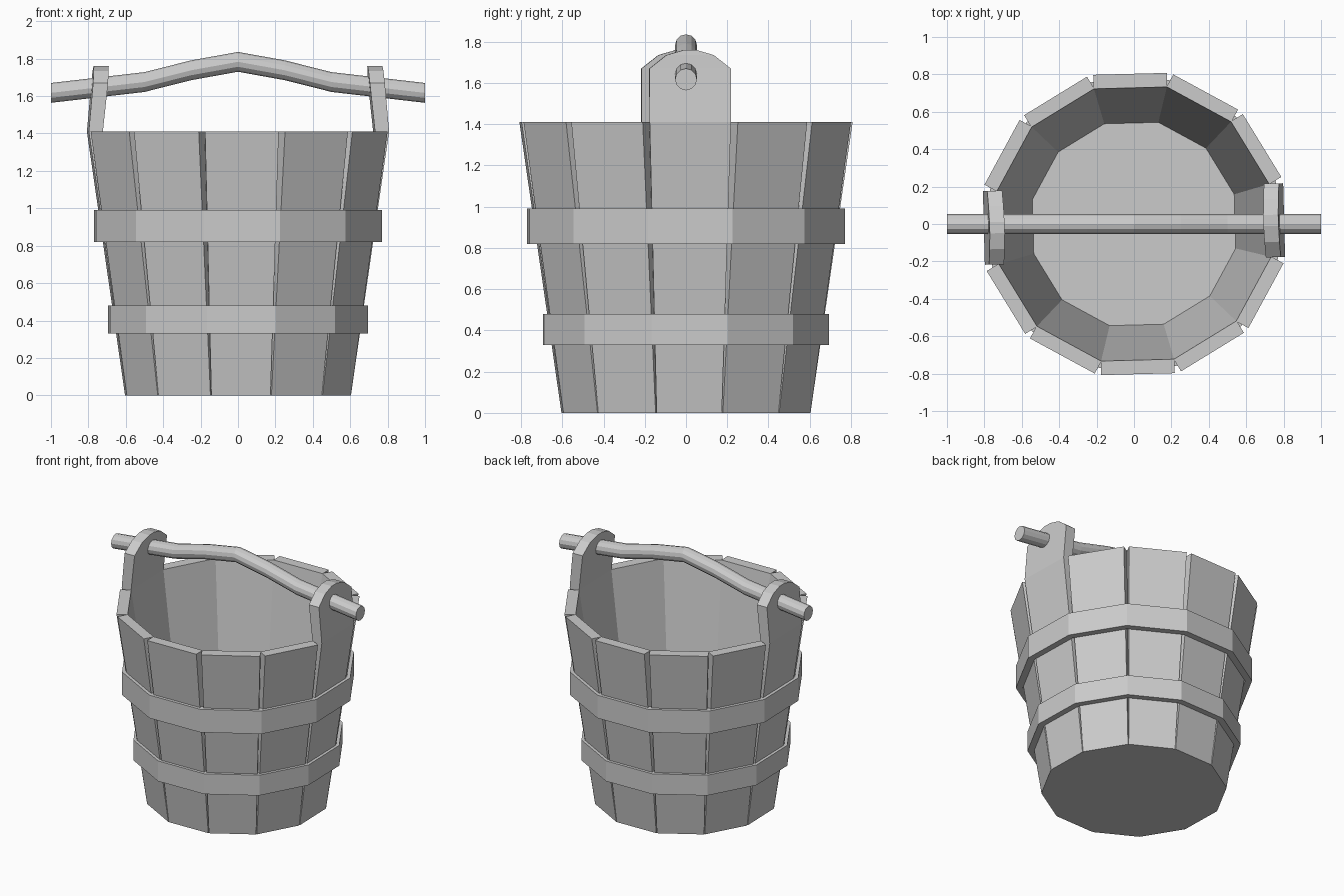
import bpy, bmesh
from math import cos, sin, pi, radians

cube = bpy.data.objects.get("Cube")
if cube:
    bpy.data.objects.remove(cube)

grey = bpy.data.materials.new("plain_grey")
grey.use_nodes = True
colour = (0.6, 0.6, 0.6, 1)
grey.diffuse_color = colour
grey.node_tree.nodes["Principled BSDF"].inputs["Base Color"].default_value = colour

SIDES = 12
TWIST = radians(1.5)
APOTHEM = cos(pi / SIDES)


def loft(name, rings, closed=False):
    """Skin a list of equal point rings; cap the ends unless closed."""
    bm = bmesh.new()
    rows = [[bm.verts.new(p) for p in ring] for ring in rings]
    n = len(rows[0])
    pairs = list(zip(rows, rows[1:]))
    if closed:
        pairs.append((rows[-1], rows[0]))
    else:
        bm.faces.new(rows[0][::-1])
        bm.faces.new(rows[-1])
    for a, b in pairs:
        for i in range(n):
            j = (i + 1) % n
            bm.faces.new((a[i], a[j], b[j], b[i]))
    bmesh.ops.recalc_face_normals(bm, faces=bm.faces)
    mesh = bpy.data.meshes.new(name)
    bm.to_mesh(mesh)
    bm.free()
    mesh.materials.append(grey)
    obj = bpy.data.objects.new(name, mesh)
    bpy.context.collection.objects.link(obj)
    return obj


def polygon(apothem, z):
    r = apothem / APOTHEM
    return [(r * cos(a), r * sin(a), z)
            for a in (2 * pi * (i + 0.5) / SIDES + TWIST for i in range(SIDES))]


def plank(name, rows, angle):
    """Rows are (height, half width, outer radius, inner radius)."""
    obj = loft(name, [[(o, -w, z), (o, w, z), (i, w, z), (i, -w, z)]
                      for z, w, o, i in rows])
    obj.rotation_euler.z = angle


# Tapered staves, two of them rising into ears that carry the handle
stave = [(0, 0.158, 0.6, 0.53), (1.41, 0.197, 0.803, 0.728)]
ear = [(1.67, 0.197, 0.78, 0.70), (1.735, 0.115, 0.775, 0.695),
       (1.76, 0.03, 0.772, 0.692)]
for k in range(SIDES):
    has_ear = k % (SIDES // 2) == 0
    plank(f"eared_stave_{k}" if has_ear else f"stave_{k}",
          stave + ear if has_ear else stave, 2 * pi * k / SIDES + TWIST)

# Floor
loft("floor", [polygon(0.59, 0), polygon(0.56, 0.07)])

# Hoops
for name, low, high, outer in (("lower_hoop", 0.33, 0.48, 0.69),
                               ("upper_hoop", 0.82, 0.99, 0.765)):
    inner = outer - 0.045
    loft(name, [polygon(outer, low), polygon(outer, high),
                polygon(inner, high), polygon(inner, low)], closed=True)

# Bowed carrying bar
half = [(0, 1.783), (0.25, 1.738), (0.5, 1.675), (1, 1.617)]
path = [(-x, z) for x, z in half[:0:-1]] + half
loft("handle", [[(x, 0.053 * cos(a), z + 0.053 * sin(a))
                 for a in (2 * pi * i / SIDES for i in range(SIDES))]
                for x, z in path])
